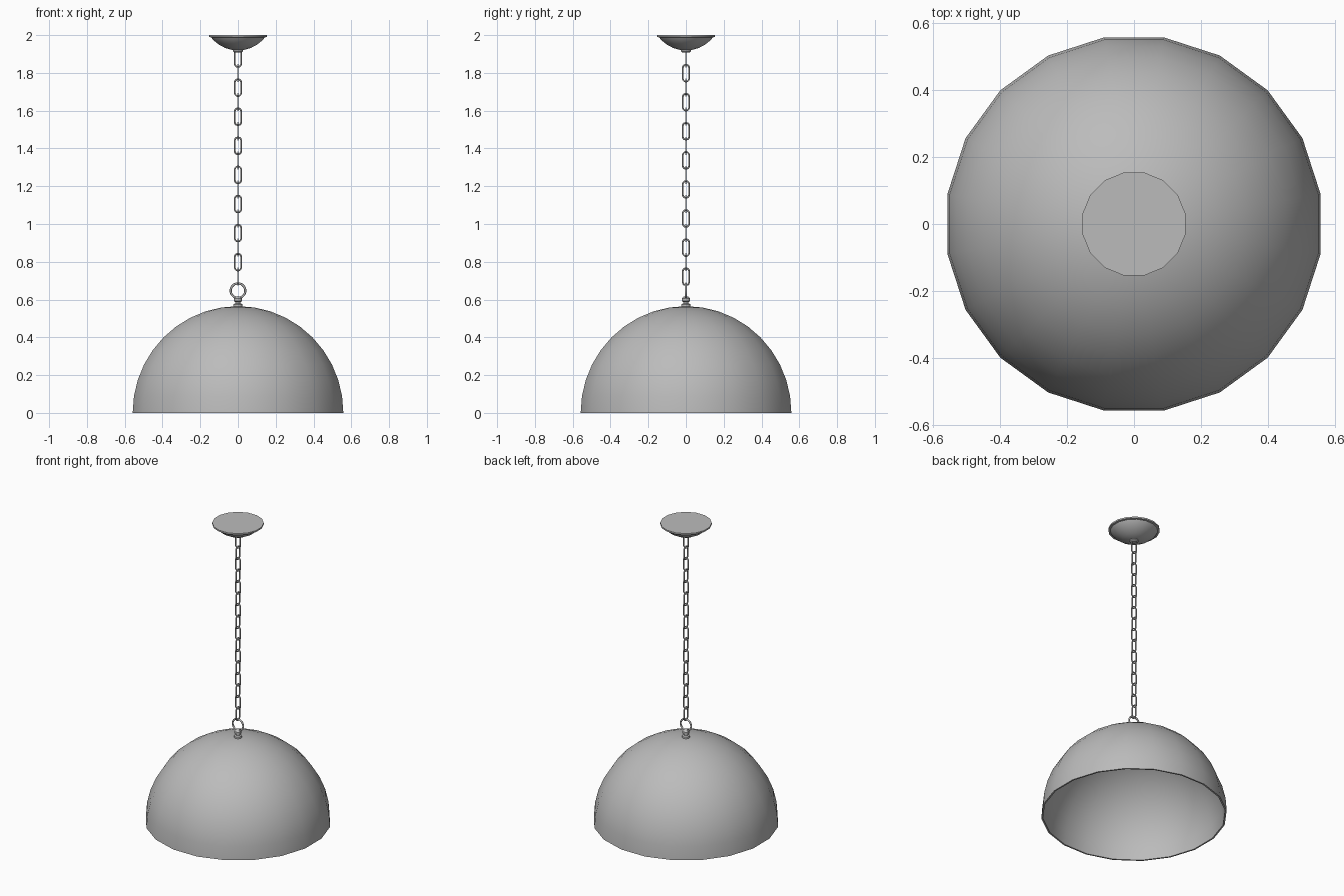
import bpy, math
from mathutils import Vector

if "Cube" in bpy.data.objects:
    bpy.data.objects.remove(bpy.data.objects["Cube"])

grey = bpy.data.materials.new("satin_grey")
grey.diffuse_color = (0.5, 0.5, 0.5, 1)
grey.use_nodes = True
grey.node_tree.nodes["Principled BSDF"].inputs["Base Color"].default_value = grey.diffuse_color


def finish(name, verts, faces, angle=40):
    me = bpy.data.meshes.new(name)
    me.from_pydata(verts, [], faces)
    me.validate()
    me.materials.append(grey)
    ob = bpy.data.objects.new(name, me)
    bpy.context.collection.objects.link(ob)
    bpy.ops.object.select_all(action='DESELECT')
    ob.select_set(True)
    bpy.context.view_layer.objects.active = ob
    bpy.ops.object.mode_set(mode='EDIT')
    bpy.ops.mesh.select_all(action='SELECT')
    bpy.ops.mesh.normals_make_consistent(inside=False)
    bpy.ops.object.mode_set(mode='OBJECT')
    bpy.ops.object.shade_smooth_by_angle(angle=math.radians(angle))
    return ob


def lathe(name, profile, sides, offset=0.0):
    """Spin (radius, z) points around z; radius 0 makes a pole."""
    verts, rows, faces = [], [], []
    for r, z in profile:
        if r == 0:
            rows.append([len(verts)] * sides)
            verts.append((0, 0, z))
        else:
            rows.append(list(range(len(verts), len(verts) + sides)))
            for i in range(sides):
                a = 2 * math.pi * (i + offset) / sides
                verts.append((r * math.cos(a), r * math.sin(a), z))
    for lo, hi in zip(rows, rows[1:]):
        for i in range(sides):
            j = (i + 1) % sides
            f = list(dict.fromkeys((lo[i], lo[j], hi[j], hi[i])))
            if len(f) > 2:
                faces.append(f)
    return finish(name, verts, faces)


def link(name, z, half_w, half_h, wire, turn, steps=16, sides=6):
    """Stadium-shaped wire loop standing upright, turned around z."""
    straight = half_h - half_w
    verts, faces = [], []
    for i in range(steps):
        a = 2 * math.pi * (i + 0.5) / steps
        out = Vector((math.cos(a), 0, math.sin(a)))
        c = out * half_w + Vector((0, 0, math.copysign(straight, out.z)))
        for k in range(sides):
            b = 2 * math.pi * k / sides
            p = c + out * (wire * math.cos(b)) + Vector((0, wire * math.sin(b), 0))
            verts.append((p.x * math.cos(turn) - p.y * math.sin(turn),
                          p.x * math.sin(turn) + p.y * math.cos(turn), p.z + z))
    for i in range(steps):
        n = (i + 1) % steps
        for k in range(sides):
            m = (k + 1) % sides
            faces.append((i * sides + k, i * sides + m, n * sides + m, n * sides + k))
    return finish(name, verts, faces, 80)


# Dome shade: thin open hemisphere with outer and inner skins
R, T, N = 0.565, 0.01, 10
arc = [math.pi / 2 * i / N for i in range(N)]
outer = [(R * math.cos(a), R * math.sin(a)) for a in arc] + [(0, R)]
inner = [((R - T) * math.cos(a), (R - T) * math.sin(a)) for a in arc] + [(0, R - T)]
lathe("dome_shade", inner[::-1] + outer, 20, 0.5)

# Finial on top of the shade
lathe("shade_finial", [(0, 0.555), (0.024, 0.555), (0.024, 0.575), (0.014, 0.58),
                       (0.014, 0.588), (0.022, 0.592), (0.022, 0.606),
                       (0.012, 0.615), (0, 0.618)], 12)

# Large ring holding the shade
link("hanging_ring", 0.647, 0.039, 0.039, 0.006, 0)

# Chain of alternating links
count, low, high = 16, 0.672, 1.925
half_h = 0.049
pitch = (high - low - 2 * half_h) / (count - 1)
for i in range(count):
    link(f"chain_link_{i + 1}", low + half_h + i * pitch, 0.017, half_h - 0.0045,
         0.0045, math.pi / 2 * ((i + 1) % 2))

# Ceiling canopy: shallow bowl with flat top, plus its small collar
lathe("ceiling_canopy", [(0, 1.92), (0.03, 1.921), (0.07, 1.932), (0.105, 1.951),
                         (0.135, 1.975), (0.145, 1.988), (0.157, 1.99),
                         (0.157, 2.0), (0, 2.0)], 16, 0.5)
lathe("canopy_collar", [(0, 1.908), (0.02, 1.908), (0.027, 1.914),
                        (0.027, 1.925), (0, 1.925)], 12)
